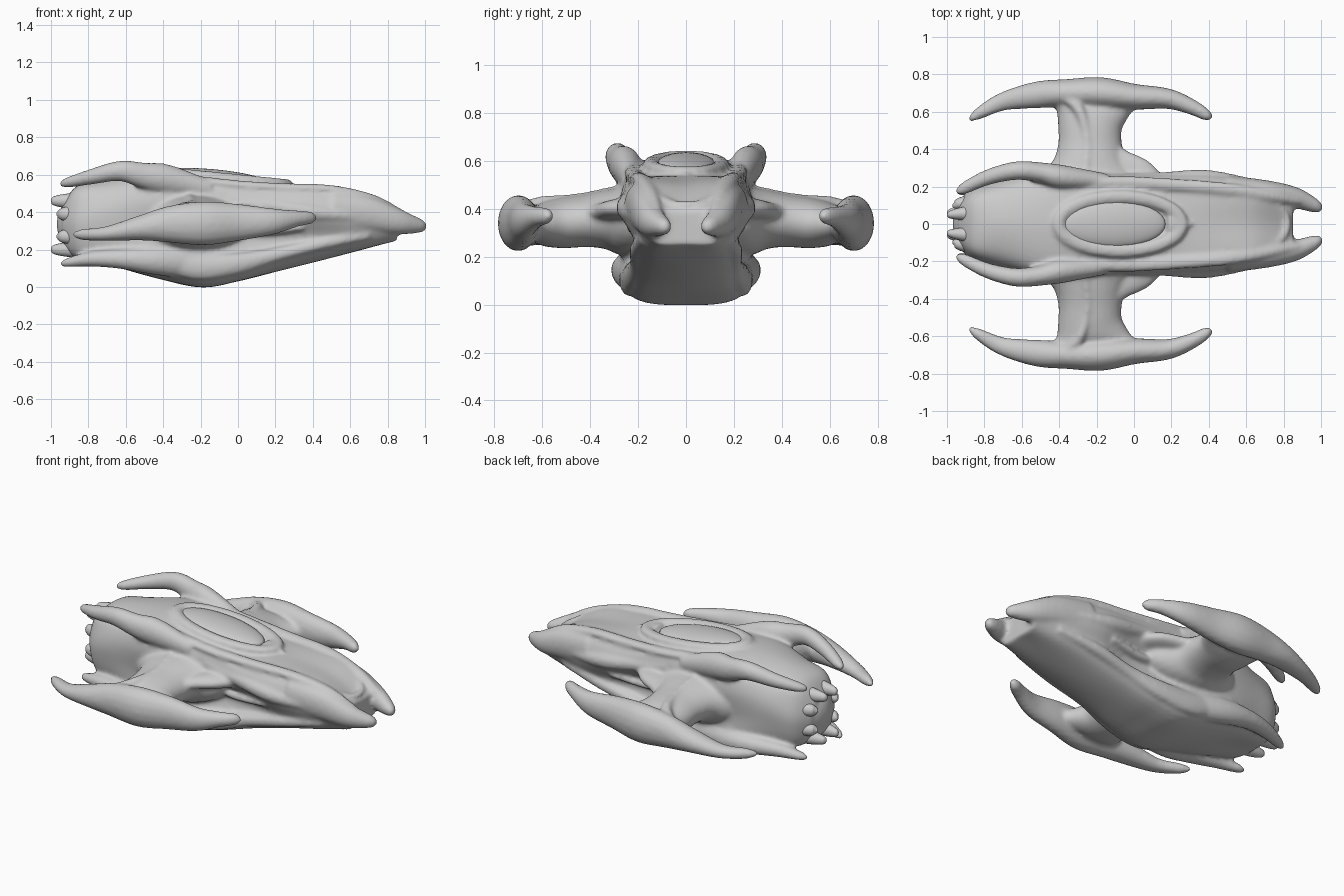
import bpy, bmesh, math
from mathutils import Vector, Matrix


def spline(rows, n, closed=False):
    """Catmull-Rom resampling of rows of any length, n steps per span."""
    rows = [tuple(r) for r in rows]
    m = len(rows)
    get = (lambda i: rows[i % m]) if closed else (lambda i: rows[max(0, min(m - 1, i))])
    out = []
    for i in range(m if closed else m - 1):
        a, b, c, d = (get(i + k) for k in (-1, 0, 1, 2))
        for s in range(n):
            t = s / n
            out.append(tuple(0.5 * (2 * q + (r - p) * t + (2 * p - 5 * q + 4 * r - u) * t * t
                                    + (3 * q - p - 3 * r + u) * t ** 3)
                             for p, q, r, u in zip(a, b, c, d)))
    if not closed:
        out.append(rows[-1])
    return out


def skin(bm, rings, closed=False):
    """Join rings of points into a closed shell."""
    vs = [[bm.verts.new(p) for p in ring] for ring in rings]
    k = len(vs[0])
    faces = []
    for i in range(len(vs) if closed else len(vs) - 1):
        a, b = vs[i], vs[(i + 1) % len(vs)]
        for j in range(k):
            faces.append(bm.faces.new((a[j], a[(j + 1) % k], b[(j + 1) % k], b[j])))
    if not closed:
        faces += [bm.faces.new(vs[0]), bm.faces.new(vs[-1])]
    bmesh.ops.recalc_face_normals(bm, faces=faces)


def tube(bm, rows, side=1, closed=False, sides=16):
    """Sweep an ellipse along rows of (x, y, z, side radius, height radius)."""
    pts = [(x, y * side, z, max(a, .004), max(b, .004))
           for x, y, z, a, b in spline(rows, 6, closed)]
    n, rings = len(pts), []
    for i, (x, y, z, a, b) in enumerate(pts):
        p = pts[(i - 1) % n] if closed else pts[max(i - 1, 0)]
        q = pts[(i + 1) % n] if closed else pts[min(i + 1, n - 1)]
        t = Vector((q[0] - p[0], q[1] - p[1], q[2] - p[2])).normalized()
        s = t.cross(Vector((0, 0, 1))).normalized()
        u = s.cross(t)
        rings.append([Vector((x, y, z)) + s * a * math.cos(k * math.tau / sides)
                      + u * b * math.sin(k * math.tau / sides) for k in range(sides)])
    skin(bm, rings, closed)


def oval(cx, a, b, z_of, r, rz):
    return [(cx + a * math.cos(k * math.tau / 12), b * math.sin(k * math.tau / 12),
             z_of(cx + a * math.cos(k * math.tau / 12)), r, rz) for k in range(12)]


def ball(bm, c, r):
    bmesh.ops.create_uvsphere(bm, u_segments=32, v_segments=20, radius=1,
                              matrix=Matrix.Translation(c) @ Matrix.Diagonal((*r, 1)))


def finish(bm, name):
    me = bpy.data.meshes.new(name)
    bm.to_mesh(me)
    bm.free()
    me.shade_smooth()
    ob = bpy.data.objects.new(name, me)
    bpy.context.collection.objects.link(ob)
    return ob


hull = bmesh.new()

# main body: x, top z, top edge yz, shoulder yz, waist yz, lower edge yz, bottom z
body = [
    (-.94, .44, .06, .43, .10, .39, .11, .32, .07, .24, .22),
    (-.86, .54, .13, .52, .18, .44, .20, .32, .15, .17, .15),
    (-.70, .585, .16, .55, .23, .46, .24, .33, .19, .14, .12),
    (-.45, .62, .23, .58, .29, .47, .27, .30, .25, .10, .05),
    (-.20, .605, .22, .57, .28, .45, .25, .30, .24, .045, -.002),
    (.00, .575, .22, .55, .26, .43, .19, .28, .22, .07, .03),
    (.20, .545, .22, .52, .26, .41, .18, .27, .19, .12, .08),
    (.42, .53, .20, .52, .27, .39, .22, .28, .17, .17, .135),
    (.65, .495, .17, .50, .23, .39, .21, .30, .15, .215, .195),
    (.85, .39, .11, .40, .18, .36, .17, .30, .11, .25, .25),
]
rings = []
for x, zt, ey, ez, sy, sz, wy, wz, ly, lz, zb in spline(body, 8):
    half = [(ey, ez), (sy, sz), (wy, wz), (ly, lz)]
    loop = [(0, zt)] + half + [(0, zb)] + [(-y, z) for y, z in reversed(half)]
    rings.append([(x, y, z) for y, z in spline(loop, 5, True)])
skin(hull, rings)

# rounded engine end
ball(hull, (-.76, 0, .335), (.21, .19, .19))

for s in (1, -1):
    # wing arm, flaring into the body and into the pod
    tube(hull, [(-.235, .12, .35, .33, .15), (-.235, .24, .35, .30, .15), (-.235, .33, .355, .205, .125),
                (-.235, .42, .35, .172, .11), (-.235, .52, .34, .172, .105),
                (-.225, .60, .335, .20, .09), (-.22, .66, .335, .26, .06), (-.22, .70, .335, .28, .035)],
         s, sides=28)
    # thin web where the front of the arm meets the body
    tube(hull, [(.06, .18, .40, .13, .05), (.02, .26, .40, .10, .045), (-.06, .33, .39, .07, .04),
                (-.12, .40, .38, .04, .03)], s)
    # crescent pod at wing end
    tube(hull, [(-.88, .555, .28, .012, .012), (-.83, .59, .28, .032, .03), (-.70, .655, .285, .05, .04),
                (-.52, .69, .315, .072, .068), (-.36, .70, .335, .075, .10), (-.18, .70, .34, .085, .118),
                (0, .68, .345, .07, .10), (.18, .67, .35, .055, .072), (.31, .625, .365, .042, .045),
                (.39, .58, .37, .03, .033), (.415, .56, .37, .01, .01)], s)
    # ridge on top of the wing
    tube(hull, [(-.26, .28, .47, .03, .03), (-.25, .45, .44, .025, .025),
                (-.30, .62, .42, .03, .03), (-.42, .70, .385, .02, .02)], s)
    # upper rear horn
    tube(hull, [(-.15, .23, .52, .04, .05), (-.38, .25, .575, .065, .08), (-.50, .275, .595, .055, .07),
                (-.63, .285, .62, .05, .055), (-.78, .25, .59, .042, .042),
                (-.91, .19, .558, .032, .028), (-.95, .165, .55, .012, .012)], s)
    # lower rear horn
    tube(hull, [(-.25, .20, .13, .07, .09), (-.45, .245, .14, .065, .075), (-.62, .25, .15, .055, .055),
                (-.78, .22, .15, .045, .042), (-.91, .18, .13, .03, .025), (-.95, .165, .12, .01, .01)], s)
    # front prong
    tube(hull, [(.50, .20, .41, .06, .10), (.70, .18, .39, .055, .09), (.85, .145, .35, .056, .07),
                (.95, .105, .33, .042, .045), (.99, .085, .325, .028, .03), (1.008, .075, .325, .01, .01)], s)
    # deck edge ridge
    tube(hull, [(-.30, .22, .575, .03, .03), (0, .22, .545, .035, .025), (.25, .205, .53, .035, .025),
                (.50, .185, .52, .035, .025), (.72, .15, .47, .03, .025), (.88, .12, .39, .02, .02)], s)
    # shoulder ridge above the side hollow
    tube(hull, [(-.05, .23, .47, .04, .04), (.12, .235, .44, .04, .04), (.38, .25, .40, .04, .045),
                (.60, .22, .38, .03, .03)], s)
    # lower flank ridge
    tube(hull, [(-.50, .24, .20, .04, .05), (-.25, .24, .11, .04, .07), (-.02, .225, .12, .04, .06),
                (.20, .20, .17, .035, .04), (.45, .20, .23, .035, .035), (.70, .17, .28, .03, .03)], s)
    # rib inside the side hollow
    tube(hull, [(-.05, .185, .33, .03, .025), (.12, .195, .30, .03, .025), (.35, .22, .32, .03, .02)], s)

# raised rim round the canopy
tube(hull, oval(-.075, .33, .145, lambda x: .588 - .10 * (x + .07), .035, .022), closed=True)
# small point at the front of the canopy rim
tube(hull, [(.18, 0, .56, .06, .02), (.25, 0, .555, .03, .018), (.31, 0, .54, .01, .01)])
# rim of the nose deck hollow
tube(hull, oval(.67, .15, .12, lambda x: .502 - .45 * max(0, x - .63), .02, .014), closed=True)

# fuse the hull into one smooth skin
ob = finish(hull, "hull")
rm = ob.modifiers.new("fuse", 'REMESH')
rm.mode = 'VOXEL'
rm.voxel_size = .011
rm.use_smooth_shade = True
sm = ob.modifiers.new("soften", 'SMOOTH')
sm.factor = .5
sm.iterations = 9

# canopy
bm = bmesh.new()
ball(bm, (0, 0, 0), (.28, .125, .042))
canopy = finish(bm, "canopy")
canopy.location = (-.11, 0, .585)
canopy.rotation_euler = (0, math.radians(6), 0)

# engine spikes
for i, (y, z, x) in enumerate([(.05, .46, -1), (-.05, .46, -1), (.06, .20, -1), (-.06, .20, -1),
                               (.10, .39, -.97), (-.10, .39, -.97), (.10, .27, -.97), (-.10, .27, -.97)]):
    bm = bmesh.new()
    tube(bm, [(-.80, y * 1.2, z, .05, .05), (-.92, y * 1.1, z, .035, .038),
              (x + .015, y, z, .02, .024), (x, y, z, .006, .006)])
    finish(bm, f"engine_spike_{i + 1}")
